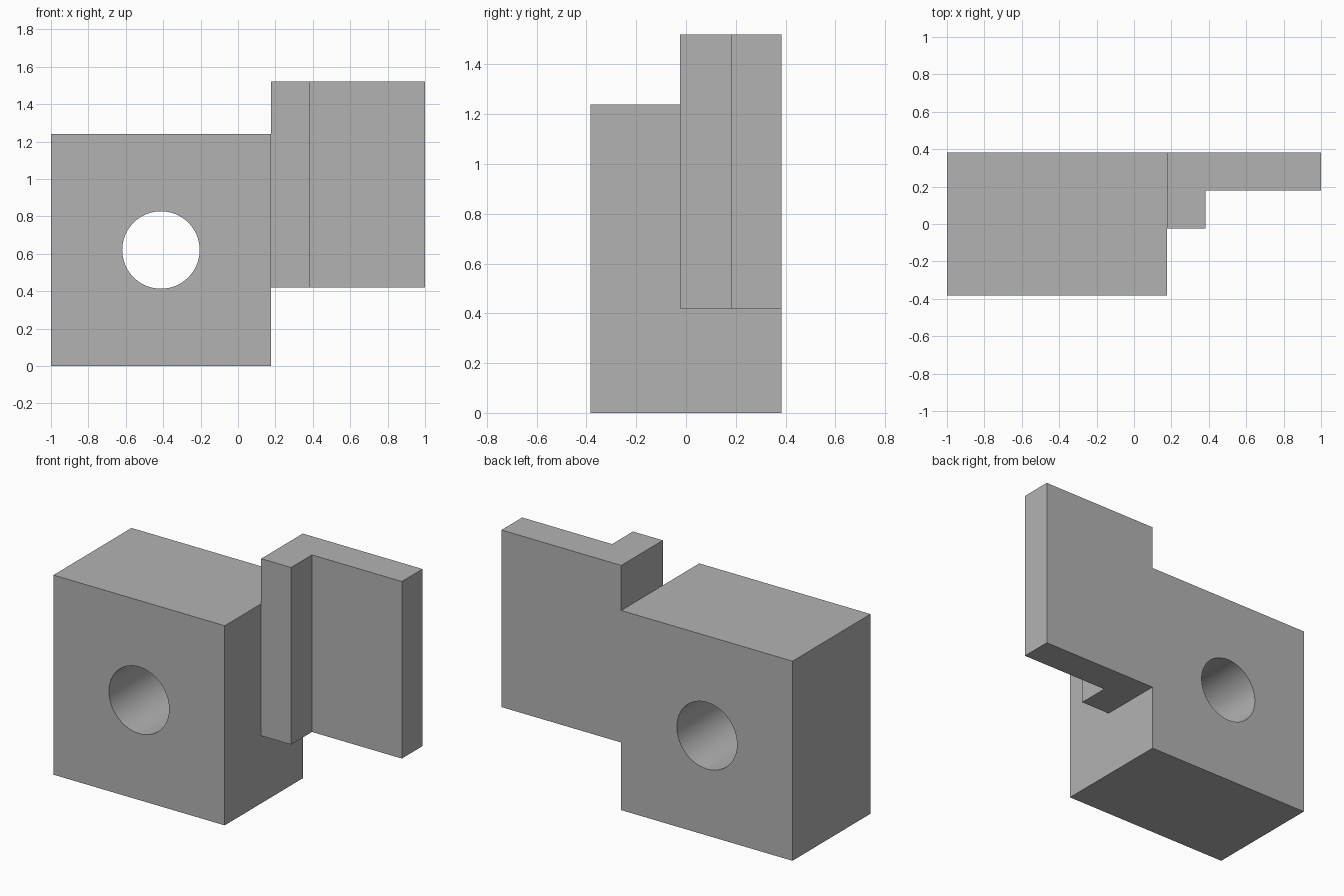
import bpy
import bmesh
import math
from mathutils import Vector

cube = bpy.data.objects.get("Cube")
if cube:
    bpy.data.objects.remove(cube, do_unlink=True)

grey = bpy.data.materials.new("plain grey")
grey.use_nodes = True
colour = (0.45, 0.45, 0.45, 1)
grey.diffuse_color = colour
grey.node_tree.nodes["Principled BSDF"].inputs["Base Color"].default_value = colour


def prism(name, points, extrusion):
    """Extrude a closed outline into a solid."""
    bm = bmesh.new()
    face = bm.faces.new([bm.verts.new(p) for p in points])
    result = bmesh.ops.extrude_face_region(bm, geom=[face], use_keep_orig=True)
    moved = [g for g in result["geom"] if isinstance(g, bmesh.types.BMVert)]
    bmesh.ops.translate(bm, verts=moved, vec=Vector(extrusion))
    bmesh.ops.recalc_face_normals(bm, faces=bm.faces[:])
    mesh = bpy.data.meshes.new(name)
    bm.to_mesh(mesh)
    bm.free()
    mesh.materials.append(grey)
    obj = bpy.data.objects.new(name, mesh)
    bpy.context.collection.objects.link(obj)
    return obj


def combine(target, tool, operation):
    """Apply a boolean and remove its helper object."""
    bpy.context.view_layer.objects.active = target
    mod = target.modifiers.new(operation.lower(), "BOOLEAN")
    mod.operation = operation
    mod.solver = "EXACT"
    mod.object = tool
    bpy.ops.object.modifier_apply(modifier=mod.name)
    bpy.data.objects.remove(tool, do_unlink=True)


joint, back = 0.177, 0.383

# Main block
block = prism("bracket_block",
              [(-1, -back, 0), (joint, -back, 0), (joint, back, 0), (-1, back, 0)],
              (0, 0, 1.24))

# Round through hole
radius, sides = 0.207, 64
angles = [math.tau * i / sides for i in range(sides)]
hole = prism("hole_cutter",
             [(-0.412 + radius * math.cos(a), -0.6, 0.62 + radius * math.sin(a))
              for a in angles],
             (0, 1.2, 0))
combine(block, hole, "DIFFERENCE")

# Upright L-shaped flange joined to the left side of the block
outline = [(joint, -0.025), (0.382, -0.025), (0.382, 0.18),
           (1, 0.18), (1, back), (joint, back)]
flange = prism("angle_flange", [(x, y, 0.42) for x, y in outline], (0, 0, 1.1))
combine(block, flange, "UNION")

# Smooth bore, crisp edges
bpy.ops.object.select_all(action="DESELECT")
block.select_set(True)
bpy.context.view_layer.objects.active = block
bpy.ops.object.shade_smooth_by_angle(angle=math.radians(30))
